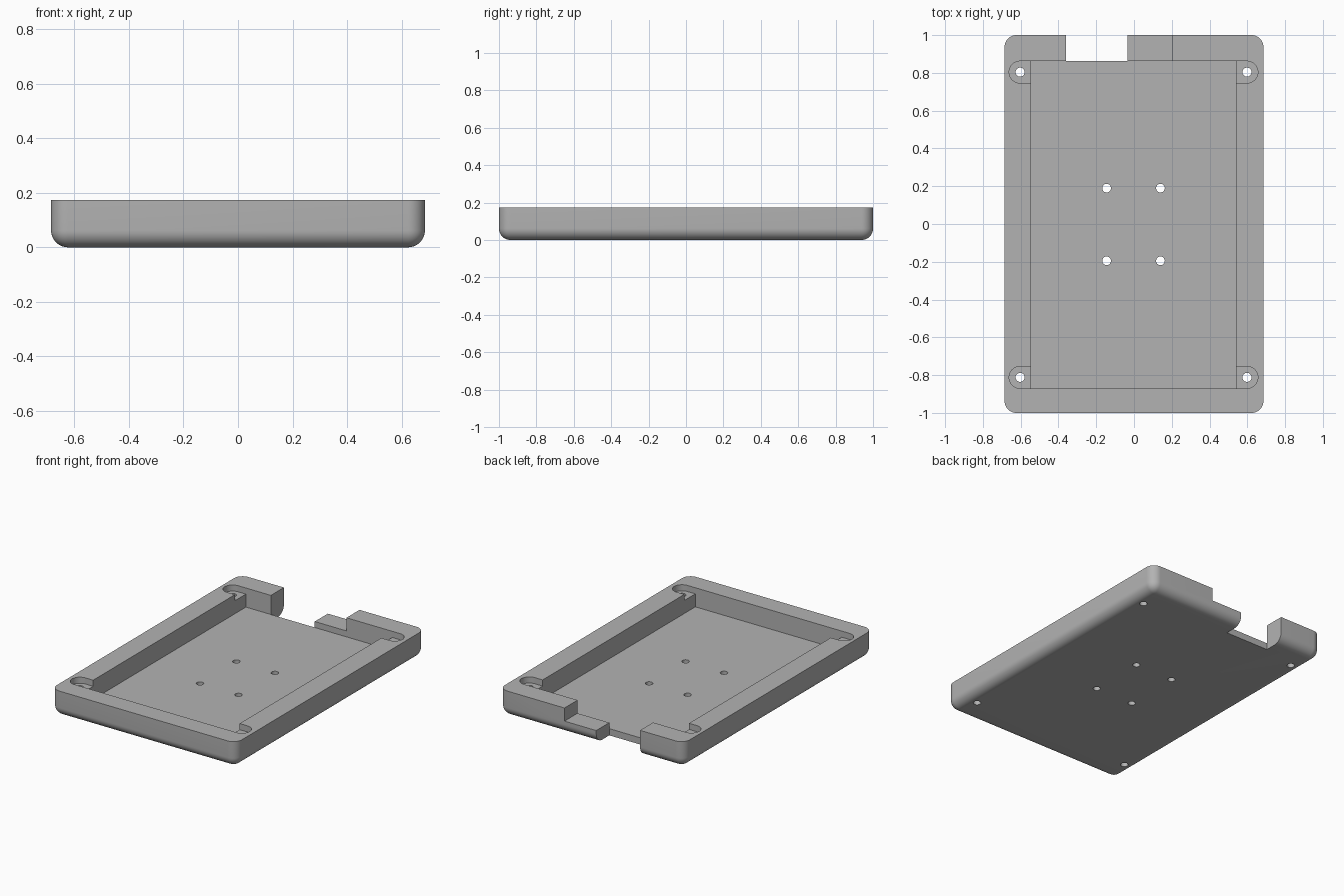
import bpy, bmesh
from math import cos, sin, pi, radians

cube = bpy.data.objects.get("Cube")
if cube:
    bpy.data.objects.remove(cube, do_unlink=True)

W, L, H = 0.685, 1.0, 0.173     # half width, half length, height
R = 0.062                       # edge rounding
FLOOR, SEAT, STEP = 0.045, 0.132, 0.085
TOP, UNDER = H + 0.1, -0.1      # cutters overshoot the body
X0, X1, Y0, Y1 = -0.545, 0.54, -0.87, 0.862

grey = bpy.data.materials.new("plain grey")
grey.use_nodes = True
colour = (0.45, 0.45, 0.45, 1)
grey.diffuse_color = colour
grey.node_tree.nodes["Principled BSDF"].inputs["Base Color"].default_value = colour


def prism(name, outline, z0, z1):
    """Upright solid from a counter-clockwise outline."""
    bm = bmesh.new()
    base = bm.faces.new([bm.verts.new((x, y, z0)) for x, y in outline])
    top = bmesh.ops.extrude_face_region(bm, geom=[base])["geom"]
    bmesh.ops.translate(bm, vec=(0, 0, z1 - z0),
                        verts=[g for g in top if isinstance(g, bmesh.types.BMVert)])
    bmesh.ops.recalc_face_normals(bm, faces=bm.faces)
    mesh = bpy.data.meshes.new(name)
    bm.to_mesh(mesh)
    bm.free()
    obj = bpy.data.objects.new(name, mesh)
    mesh.materials.append(grey)
    bpy.context.collection.objects.link(obj)
    return obj


def rect(x0, x1, y0, y1):
    return [(x0, y0), (x1, y0), (x1, y1), (x0, y1)]


def arc(cx, cy, r, a0, a1, n):
    return [(cx + r * cos(a0 + (a1 - a0) * i / n),
             cy + r * sin(a0 + (a1 - a0) * i / n)) for i in range(n + 1)]


# Tray body, rounded everywhere except the top rim
tray = prism("tray", rect(-W, W, -L, L), 0, H)
bm = bmesh.new()
bm.from_mesh(tray.data)
edges = [e for e in bm.edges if min(v.co.z for v in e.verts) < 0.01]
bmesh.ops.bevel(bm, geom=edges, offset=R, segments=10, profile=0.5,
                affect='EDGES', clamp_overlap=True)
bm.to_mesh(tray.data)
bm.free()

# Main pocket, through slot and lowered step in the back wall
cutters = [
    prism("pocket_cutter", rect(X0, X1, Y0, Y1), FLOOR, TOP),
    prism("slot_cutter", rect(-0.36, -0.035, Y1, L + 0.1), UNDER, TOP),
    prism("step_cutter", rect(-0.1, 0.2, Y1 - 0.05, L + 0.1), STEP, TOP),
]

# Corner screw seats, open towards the pocket, with through holes
r = 0.058
for side, cx, edge in ((-1, -0.603, X0 + 0.05), (1, 0.598, X1 - 0.05)):
    for cy in (Y0 + r, Y1 - r):
        start = pi / 2 if side < 0 else -pi / 2
        outline = arc(cx, cy, r, start, start + pi, 24)
        outline += [(edge, cy + side * r), (edge, cy - side * r)]
        cutters.append(prism("seat_cutter", outline, SEAT, TOP))
        cutters.append(prism("screw_hole_cutter",
                             arc(cx, cy, 0.024, 0, 2 * pi, 32)[:-1], UNDER, TOP))

# Four mounting holes in the floor
for x in (-0.145, 0.14):
    for y in (-0.195, 0.19):
        cutters.append(prism("mount_hole_cutter",
                             arc(x, y, 0.023, 0, 2 * pi, 32)[:-1], UNDER, TOP))

# Cut everything, then drop the cutters
bpy.ops.object.select_all(action='DESELECT')
bpy.context.view_layer.objects.active = tray
tray.select_set(True)
for cutter in cutters:
    cutter.hide_render = True
    mod = tray.modifiers.new(cutter.name, 'BOOLEAN')
    mod.operation, mod.solver, mod.object = 'DIFFERENCE', 'EXACT', cutter
    bpy.ops.object.modifier_apply(modifier=mod.name)
    bpy.data.objects.remove(cutter, do_unlink=True)

bpy.ops.object.shade_smooth_by_angle(angle=radians(30))
